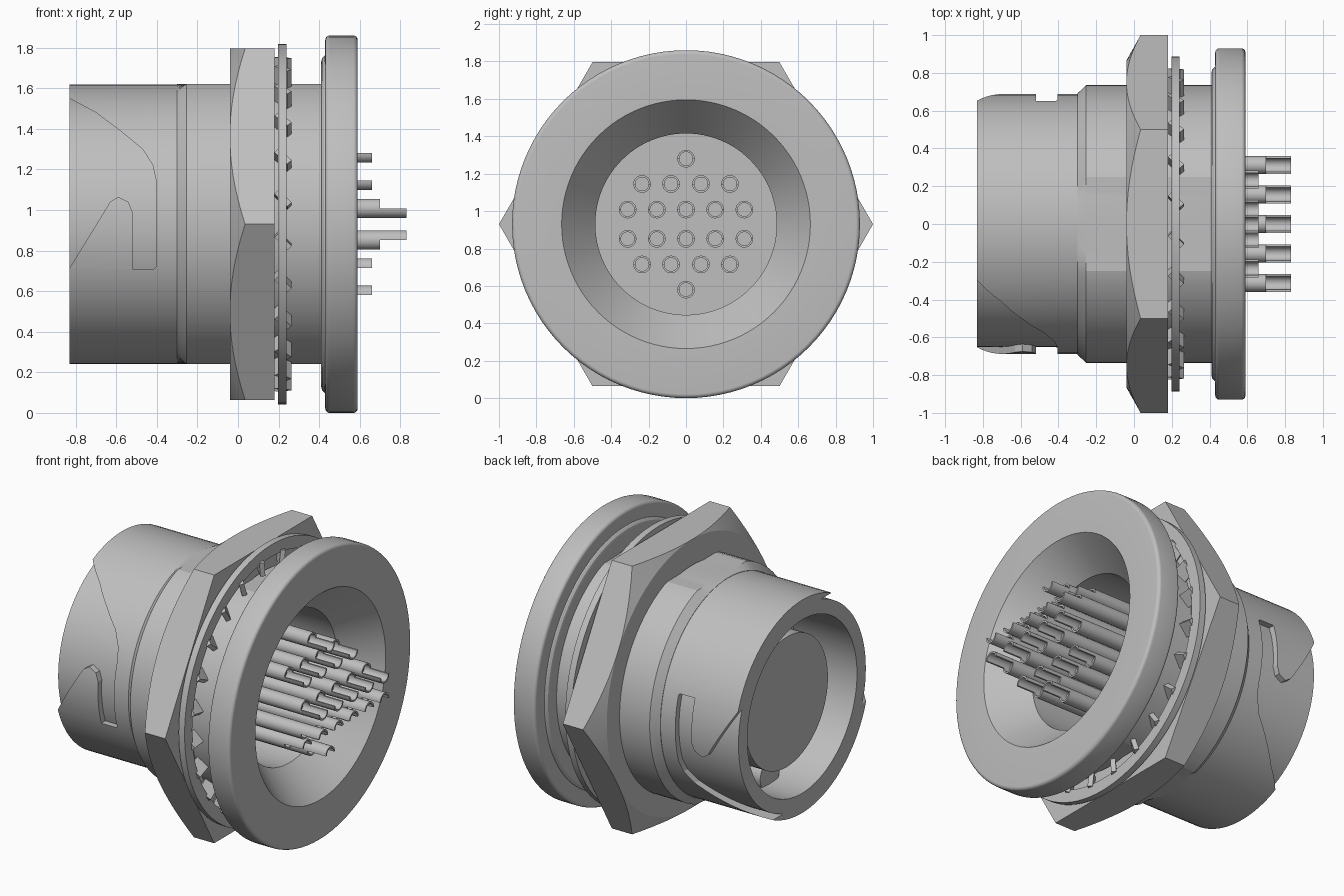
import bpy, bmesh, math
from mathutils import Matrix, Vector

cube = bpy.data.objects.get("Cube")
if cube:
    bpy.data.objects.remove(cube, do_unlink=True)

AXIS_Z = 0.93
SEGS = 96

metal = bpy.data.materials.new("satin_grey_metal")
metal.use_nodes = True
GREY = (0.52, 0.52, 0.52, 1)
metal.diffuse_color = GREY
metal.node_tree.nodes["Principled BSDF"].inputs["Base Color"].default_value = GREY


def finish(bm, name, y=0, z=0):
    """Turn a bmesh into an object placed relative to the connector axis."""
    bmesh.ops.recalc_face_normals(bm, faces=bm.faces[:])
    mesh = bpy.data.meshes.new(name)
    bm.to_mesh(mesh)
    bm.free()
    mesh.materials.append(metal)
    obj = bpy.data.objects.new(name, mesh)
    bpy.context.collection.objects.link(obj)
    obj.location = (0, y, AXIS_Z + z)
    return obj


def activate(obj):
    bpy.ops.object.select_all(action='DESELECT')
    obj.select_set(True)
    bpy.context.view_layer.objects.active = obj


def smooth(obj):
    activate(obj)
    bpy.ops.object.shade_smooth_by_angle(angle=math.radians(18))


def spin(bm, profile, segs=SEGS):
    """Revolve (x, radius) points round the x axis; closed unless it starts on the axis."""
    verts = [bm.verts.new((x, 0, r)) for x, r in profile]
    edges = [bm.edges.new(pair) for pair in zip(verts, verts[1:])]
    if profile[0][1] > 0:
        edges.append(bm.edges.new((verts[-1], verts[0])))
    bmesh.ops.spin(bm, geom=verts + edges, cent=(0, 0, 0), axis=(1, 0, 0),
                   angle=math.tau, steps=segs)
    bmesh.ops.remove_doubles(bm, verts=bm.verts[:], dist=0.0001)


def lathe(name, profile, segs=SEGS, **place):
    bm = bmesh.new()
    spin(bm, profile, segs)
    return finish(bm, name, **place)


def prism(bm, points, offset):
    """Extrude a flat outline into a solid."""
    face = bm.faces.new([bm.verts.new(p) for p in points])
    geom = bmesh.ops.extrude_face_region(bm, geom=[face], use_keep_orig=True)["geom"]
    bmesh.ops.translate(bm, vec=offset, verts=[g for g in geom if isinstance(g, bmesh.types.BMVert)])


def boolean(obj, other, operation):
    mod = obj.modifiers.new("cut", 'BOOLEAN')
    mod.operation, mod.object, mod.solver = operation, other, 'EXACT'
    activate(obj)
    bpy.ops.object.modifier_apply(modifier=mod.name)
    bpy.data.objects.remove(other, do_unlink=True)


def corner(cx, cr, start, radius=0.022, steps=6):
    """Quarter-round corner of a profile."""
    angles = [math.radians(start - 90 * i / steps) for i in range(steps + 1)]
    return [(cx + radius * math.cos(a), cr + radius * math.sin(a)) for a in angles]


# Shell with the rounded flange and the conical mouth
smooth(lathe("shell_and_flange",
             [(-0.83, 0.56), (-0.83, 0.65), (0.43, 0.65)]
             + corner(0.452, 0.908, 180) + corner(0.568, 0.908, 90)
             + [(0.59, 0.665), (0.37, 0.485), (-0.4, 0.485), (-0.4, 0.56)]))

# Insert that carries the contacts, with its plug at the mating end
smooth(lathe("contact_insert", [(-0.72, 0), (-0.72, 0.42), (-0.39, 0.42), (-0.39, 0.5),
                                (-0.25, 0.5), (-0.25, 0)]))
smooth(lathe("locating_key", [(-0.6, 0), (-0.6, 0.1), (-0.38, 0.1), (-0.38, 0)], 32, z=-0.5))

# Threaded body with a flat on top and bottom
body = lathe("threaded_body", [(-0.3, 0.64), (-0.3, 0.69), (-0.255, 0.735),
                               (0.435, 0.735), (0.435, 0.64)], 128)
for v in body.data.vertices:
    v.co.z = max(-0.69, min(0.69, v.co.z))
smooth(body)

# Sealing ring behind the flange
smooth(lathe("sealing_ring", [(0.44, 0.7), (0.41, 0.7), (0.41, 0.8), (0.414, 0.817),
                              (0.425, 0.83), (0.44, 0.835)]))

# Mating sleeve with two opposite bayonet grooves
sleeve = lathe("bayonet_sleeve", [(-0.83, 0.65), (-0.83, 0.688), (-0.28, 0.688), (-0.28, 0.65)])
groove = [(-0.9, 0.66), (-0.83, 0.62), (-0.7, 0.55), (-0.58, 0.46), (-0.47, 0.37),
          (-0.42, 0.29), (-0.405, 0.22), (-0.405, -0.21), (-0.415, -0.22), (-0.52, -0.22),
          (-0.52, 0.06), (-0.54, 0.11), (-0.59, 0.135), (-0.63, 0.11), (-0.9, -0.33)]
for side in (-1, 1):
    bm = bmesh.new()
    prism(bm, [(x, 0, -side * z) for x, z in groove], Vector((0, side, 0)))
    cutter = finish(bm, "groove_cutter")
    cutter.hide_render = True
    boolean(sleeve, cutter, 'DIFFERENCE')
smooth(sleeve)

# Hexagonal nut, chamfered on the mating side
nut = lathe("hex_nut", [(-0.04, 0.7), (-0.04, 0.866), (0.2, 1.295), (0.2, 0.7)])
bm = bmesh.new()
hexagon = [(-0.1, math.cos(i * math.pi / 3), math.sin(i * math.pi / 3)) for i in range(6)]
prism(bm, hexagon, Vector((0.28, 0, 0)))
boolean(nut, finish(bm, "hex_cutter"), 'INTERSECT')
smooth(nut)

# Lock washer with twisted inner teeth
smooth(lathe("lock_washer", [(0.198, 0.81), (0.198, 0.888), (0.24, 0.888), (0.24, 0.81)]))
bm = bmesh.new()
TEETH = 24
for i in range(TEETH):
    place = (Matrix.Rotation(math.tau * (i + 0.4) / TEETH, 4, 'X')
             @ Matrix.Translation((0.222, 0, 0.78))
             @ Matrix.Rotation(math.radians(45), 4, 'Z')
             @ Matrix.Diagonal((0.03, 0.09, 0.09, 1)))
    bmesh.ops.create_cube(bm, size=1, matrix=place)
finish(bm, "washer_teeth")


# Contacts: round pins ending in open solder cups that face away from the axis
def contact(y, z, tip):
    outer, bore, cup = 0.047, 0.036, tip - 0.13
    bm = bmesh.new()
    spin(bm, [(-0.26, 0), (-0.26, outer), (cup, outer), (cup, bore), (cup - 0.04, bore),
              (cup - 0.04, 0)], 24)
    side = -1 if z > 0 else 1
    arc = [math.pi * i / 12 for i in range(13)]
    ring = [(outer, a) for a in arc] + [(bore, a) for a in reversed(arc)]
    prism(bm, [(cup, r * math.cos(a), side * r * math.sin(a)) for r, a in ring],
          Vector((tip - cup, 0, 0)))
    smooth(finish(bm, "contact_pin", y=y, z=z))


rows = [(0.35, 0.66, [0]),
        (0.215, 0.66, [-0.235, -0.08, 0.08, 0.235]),
        (0.078, 0.83, [-0.312, -0.156, 0, 0.156, 0.312])]
for height, tip, columns in rows:
    for y in columns:
        contact(y, height, tip)
        contact(y, -height, tip)
